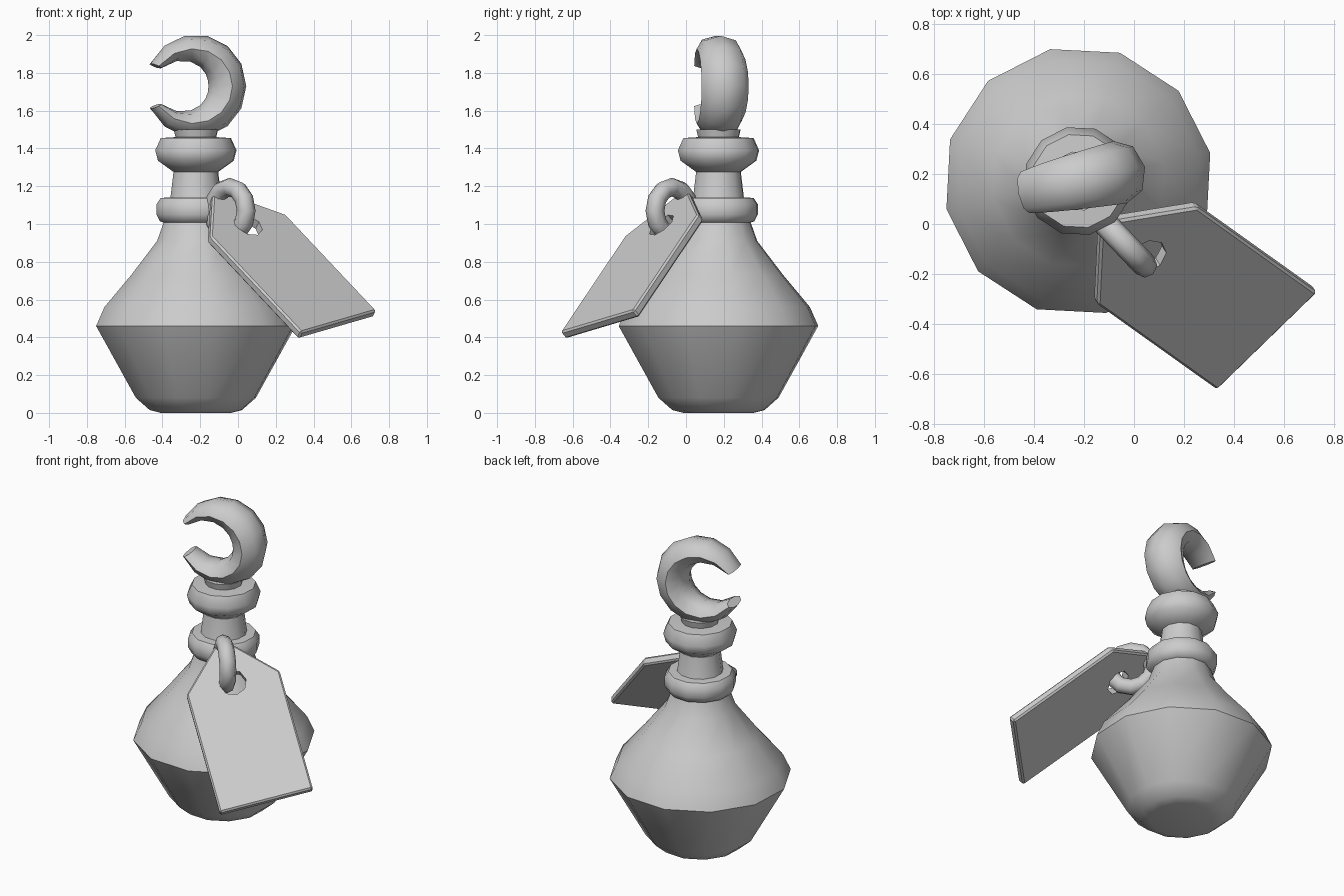
import bpy, bmesh
from math import sin, cos, radians, pi
from mathutils import Vector, Matrix

if "Cube" in bpy.data.objects:
    bpy.data.objects.remove(bpy.data.objects["Cube"])

CX, CY, SIDES, TWIST = -0.223, 0.172, 12, radians(12)


def finish(name, bm, angle=50):
    bmesh.ops.recalc_face_normals(bm, faces=bm.faces)
    me = bpy.data.meshes.new(name)
    bm.to_mesh(me)
    bm.free()
    ob = bpy.data.objects.new(name, me)
    bpy.context.collection.objects.link(ob)
    bpy.ops.object.select_all(action='DESELECT')
    bpy.context.view_layer.objects.active = ob
    ob.select_set(True)
    if angle:
        bpy.ops.object.shade_smooth_by_angle(angle=radians(angle))
    return ob


def skin(name, rings, closed=False, angle=50):
    """Bridge a list of point rings with quads; cap the ends unless closed."""
    bm = bmesh.new()
    vs = [[bm.verts.new(p) for p in r] for r in rings]
    n, m = len(vs[0]), len(vs)
    for i in range(m if closed else m - 1):
        a, b = vs[i], vs[(i + 1) % m]
        for j in range(n):
            k = (j + 1) % n
            bm.faces.new((a[j], a[k], b[k], b[j]))
    if not closed:
        bm.faces.new(vs[0])
        bm.faces.new(vs[-1])
    return finish(name, bm, angle)


def lathe(name, profile):
    angs = [TWIST + 2 * pi * k / SIDES for k in range(SIDES)]
    return skin(name, [[(CX + r * cos(a), CY + r * sin(a), z) for a in angs]
                       for r, z in profile])


# bottle body and neck
lathe("bottle", [(0.19, 0), (0.25, 0.015), (0.325, 0.08), (0.54, 0.46), (0.495, 0.56),
                 (0.35, 0.73), (0.21, 0.91), (0.17, 1.02), (0.14, 1.12), (0.118, 1.30)])
# rounded collar on the neck
lathe("neck_collar", [(0.15, 1.0), (0.195, 1.015), (0.213, 1.05), (0.213, 1.105),
                      (0.19, 1.138), (0.12, 1.142)])
# stopper with small stem
lathe("stopper", [(0.12, 1.275), (0.205, 1.335), (0.22, 1.39), (0.19, 1.455),
                  (0.11, 1.46), (0.12, 1.50)])

# crescent finial: octagonal section tapering along an arc
d, side = Vector((cos(TWIST), sin(TWIST), 0)), Vector((-sin(TWIST), cos(TWIST), 0))
rings = []
for i in range(13):
    f = (i - 6) / 6
    a = f * radians(154)
    t, w = 0.205 - 0.145 * f * f, 0.255 - 0.085 * f * f
    radial = d * cos(a) + Vector((0, 0, sin(a)))
    mid = Vector((CX, CY, 1.73)) + radial * (0.273 - t / 2)
    rings.append([mid + radial * (t / 2 * cos(k * pi / 4)) + side * (w / 2 * sin(k * pi / 4))
                  for k in range(8)])
skin("crescent_finial", rings)

# metal loop joining the collar and the tag
d = Vector((0.69, -0.724, 0))
side = Vector((0.724, 0.69, 0))
rings = []
for i in range(12):
    a = 2 * pi * i / 12
    radial = d * cos(a) + Vector((0, 0, sin(a)))
    mid = Vector((-0.043, -0.074, 1.07)) + radial * 0.125
    rings.append([mid + (radial * cos(k * pi / 4) + side * sin(k * pi / 4)) * 0.05
                  for k in range(8)])
skin("tag_loop", rings, closed=True)

# hanging tag: five-sided plate with an octagonal hole
u = Vector((0.69, 0.67, 0.2)).normalized()
v = Vector((-0.6, 0.45, 0.655))
v = (v - u * v.dot(u)).normalized()
n = u.cross(v)
frame = Matrix((u, v, n)).transposed().to_4x4()
frame.translation = Vector((0.055, -0.13, 0.995))


def prism(name, outline, z0, z1):
    return skin(name, [[(x, y, z) for x, y in outline] for z in (z0, z1)], angle=0)


tag = prism("tag", [(-0.285, 0), (-0.285, -0.78), (0.285, -0.78), (0.285, 0), (0, 0.3)],
            -0.05, 0.0)
hole = prism("tag_hole_cutter", [(0.08 * cos(k * pi / 4), 0.08 * sin(k * pi / 4))
                                 for k in range(8)], -0.2, 0.2)
tag.matrix_world = hole.matrix_world = frame
hole.hide_render = True
hole.hide_set(True)
bev = tag.modifiers.new("edge", 'BEVEL')
bev.width, bev.segments = 0.01, 1
cut = tag.modifiers.new("hole", 'BOOLEAN')
cut.object, cut.operation, cut.solver = hole, 'DIFFERENCE', 'EXACT'
